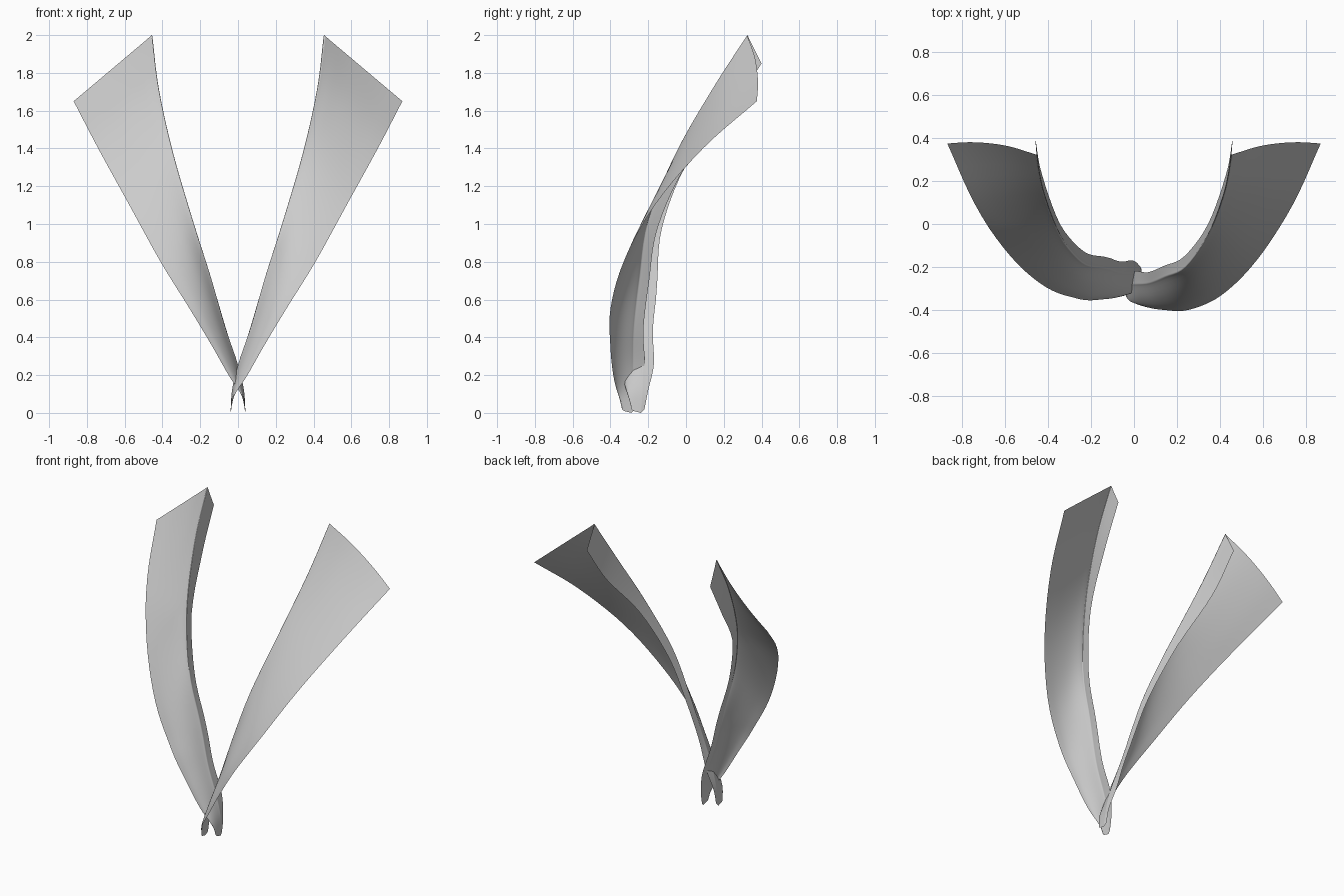
import bpy
from mathutils import Vector

if "Cube" in bpy.data.objects:
    bpy.data.objects.remove(bpy.data.objects["Cube"])

# Stations from top to bottom: outer edge, folded inner edge, rear edge of the fold
STATIONS = [
    ((.87, .375, 1.65), (.455, .325, 2.0), (.46, .40, 1.85)),
    ((.74, .09, 1.40), (.42, .145, 1.72), (.43, .235, 1.60)),
    ((.575, -.165, 1.10), (.345, -.05, 1.38), (.345, .0, 1.31)),
    ((.41, -.33, .80), (.24, -.20, 1.02), (.235, -.15, .98)),
    ((.255, -.40, .55), (.145, -.245, .72), (.14, -.195, .70)),
    ((.135, -.40, .35), (.07, -.275, .46), (.065, -.225, .45)),
    ((.05, -.385, .20), (.005, -.28, .27), (.005, -.22, .26)),
    ((-.015, -.36, .10), (-.03, -.28, .13), (-.03, -.25, .12)),
    ((-.035, -.33, .03), (-.04, -.29, .0), (-.035, -.27, .02)),
]


def spline(points, steps):
    """Catmull-Rom curve through the points."""
    p = [2 * points[0] - points[1]] + points + [2 * points[-1] - points[-2]]
    out = []
    for i in range(1, len(p) - 2):
        a, b, c, d = p[i - 1:i + 3]
        for k in range(steps):
            t = k / steps
            out.append(.5 * (2 * b + (c - a) * t + (2 * a - 5 * b + 4 * c - d) * t * t
                             + (3 * b - a - 3 * c + d) * t ** 3))
    return out + [points[-1]]


def section(o, i, f, bulge):
    """Wide face, tight rounded fold, short return flap."""
    o, i, f = Vector(o), Vector(i), Vector(f)
    mid = (o + i) / 2 + Vector((0, bulge, 0))
    near = i.lerp(mid, .12)
    face = [o.lerp(mid, .5) + Vector((0, bulge * .25, 0)), mid,
            mid.lerp(near, .5) + Vector((0, bulge * .25, 0))]
    return [o] + face + [near, i, i.lerp(f, .25), f]


def band(name, side, setback):
    n = len(STATIONS)
    rows = [section(*s, .025 - .05 * min(1, k / 4)) for k, s in enumerate(STATIONS)]
    rails = [spline([r[j] for r in rows], 5) for j in range(len(rows[0]))]
    grid = [spline([r[k] for r in rails], 3) for k in range(len(rails[0]))]
    w = len(grid[0])
    verts = []
    for row in grid:
        for v in row:
            # The rear band sits further back where the two cross
            fade = max(0, min(1, (1.3 - v.z) / .7))
            verts.append((side * v.x, v.y + setback * fade, max(0, v.z)))
    faces = []
    for a in range(len(grid) - 1):
        for b in range(w - 1):
            q = (a * w + b, a * w + b + 1, (a + 1) * w + b + 1, (a + 1) * w + b)
            faces.append(q if side < 0 else q[::-1])
    mesh = bpy.data.meshes.new(name)
    mesh.from_pydata(verts, [], faces)
    obj = bpy.data.objects.new(name, mesh)
    bpy.context.collection.objects.link(obj)
    for p in mesh.polygons:
        p.use_smooth = True
    return obj


# Two collar bands crossing at the bottom of the V
band("front_collar_band", 1, 0)
band("rear_collar_band", -1, .05)
